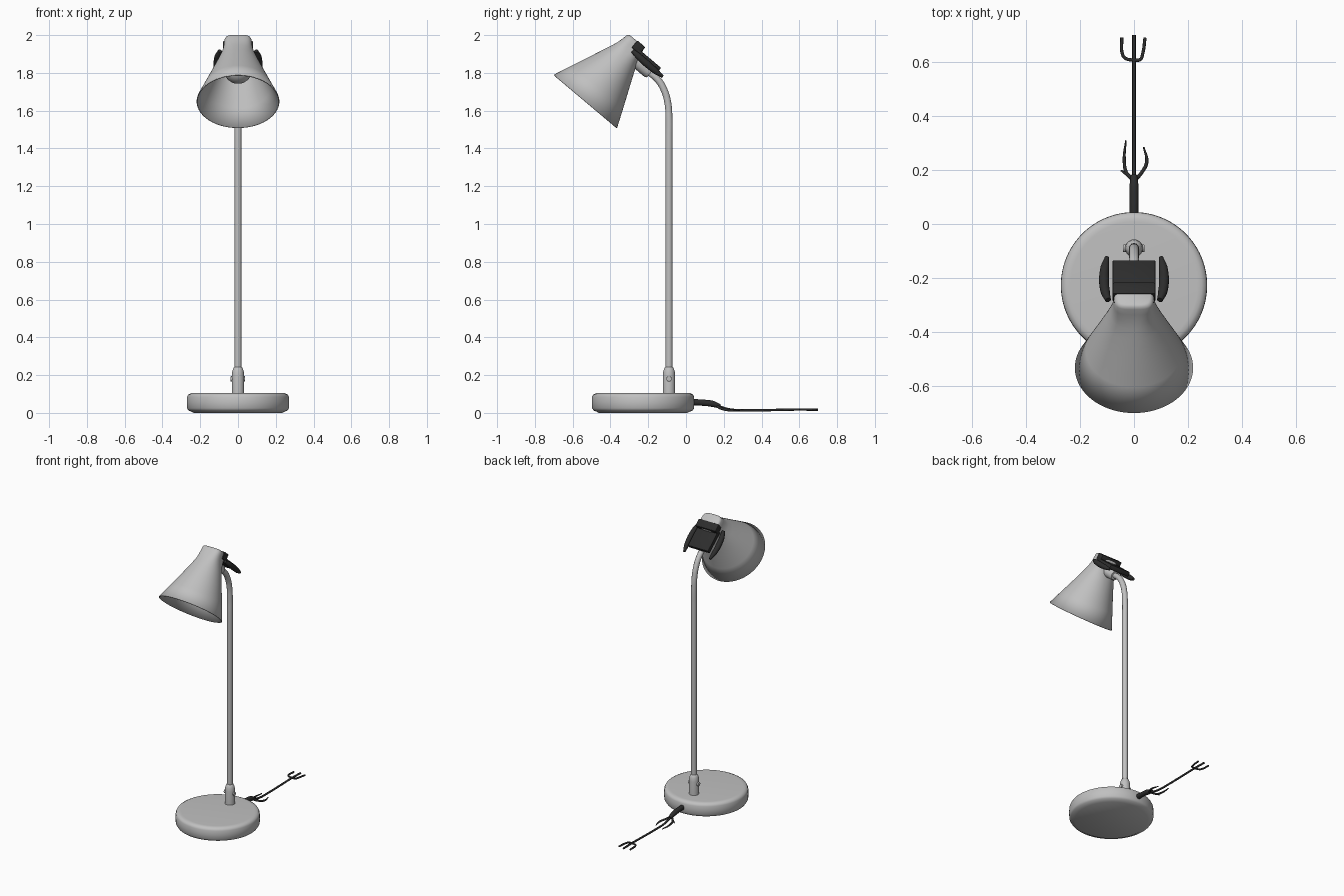
import bpy, bmesh, math
from mathutils import Matrix, Vector

if "Cube" in bpy.data.objects:
    bpy.data.objects.remove(bpy.data.objects["Cube"])


def material(name, rgb):
    m = bpy.data.materials.new(name)
    m.diffuse_color = (*rgb, 1)
    m.use_nodes = True
    m.node_tree.nodes["Principled BSDF"].inputs["Base Color"].default_value = m.diffuse_color
    return m


GREY = material("light grey metal", (0.53, 0.53, 0.53))
BLACK = material("black plastic", (0.026, 0.026, 0.026))

# Tilted frame of the lamp head: origin at rim centre, z along shade axis
HEAD = Matrix.Translation((0, -0.5325, 1.649)) @ Matrix.Rotation(math.radians(-40.1), 4, 'X')
WORLD = Matrix.Identity(4)


def finish(name, bm, mat, frame=WORLD, angle=40):
    bmesh.ops.transform(bm, matrix=frame, verts=bm.verts)
    bmesh.ops.recalc_face_normals(bm, faces=bm.faces)
    me = bpy.data.meshes.new(name)
    bm.to_mesh(me)
    bm.free()
    me.materials.append(mat)
    ob = bpy.data.objects.new(name, me)
    bpy.context.collection.objects.link(ob)
    bpy.ops.object.select_all(action='DESELECT')
    ob.select_set(True)
    bpy.context.view_layer.objects.active = ob
    bpy.ops.object.shade_smooth_by_angle(angle=math.radians(angle))
    return ob


def loft(name, rings, mat, frame=WORLD, n=64, cap_start=True, angle=40):
    """Rings are (z, half x, half y, squareness power), 2 = round."""
    bm = bmesh.new()
    loops = []
    for z, rx, ry, p in rings:
        loop = []
        for i in range(n):
            a = 2 * math.pi * i / n
            c, s = math.cos(a), math.sin(a)
            loop.append(bm.verts.new((rx * math.copysign(abs(c) ** (2 / p), c),
                                      ry * math.copysign(abs(s) ** (2 / p), s), z)))
        loops.append(loop)
    for a, b in zip(loops, loops[1:]):
        for i in range(n):
            bm.faces.new((a[i], a[(i + 1) % n], b[(i + 1) % n], b[i]))
    bm.faces.new(loops[-1])
    if cap_start:
        bm.faces.new(loops[0])
    return finish(name, bm, mat, frame, angle)


def lathe(name, profile, mat, frame=WORLD, n=64, angle=40):
    return loft(name, [(z, r, r, 2) for r, z in profile], mat, frame, n, True, angle)


def box(name, lo, hi, mat, frame=WORLD, bevel=0.006):
    lo, hi = Vector(lo), Vector(hi)
    bm = bmesh.new()
    bmesh.ops.create_cube(bm, size=1)
    for v in bm.verts:
        v.co = Vector((v.co[i] * (hi[i] - lo[i]) + (lo[i] + hi[i]) / 2 for i in range(3)))
    bmesh.ops.bevel(bm, geom=bm.edges[:], offset=bevel, segments=2, affect='EDGES', profile=0.5)
    return finish(name, bm, mat, frame)


def tube(name, points, radius, mat, frame=WORLD, radii=None):
    cu = bpy.data.curves.new(name, 'CURVE')
    cu.dimensions = '3D'
    cu.bevel_depth = radius
    cu.bevel_resolution = 5
    cu.use_fill_caps = True
    sp = cu.splines.new('BEZIER')
    sp.bezier_points.add(len(points) - 1)
    for i, (bp, p) in enumerate(zip(sp.bezier_points, points)):
        bp.co = frame @ Vector(p)
        bp.handle_left_type = bp.handle_right_type = 'AUTO'
        bp.radius = radii[i] if radii else 1
    ob = bpy.data.objects.new(name, cu)
    bpy.context.collection.objects.link(ob)
    cu.materials.append(mat)
    bpy.ops.object.select_all(action='DESELECT')
    ob.select_set(True)
    bpy.context.view_layer.objects.active = ob
    bpy.ops.object.convert(target='MESH')
    bpy.ops.object.shade_smooth_by_angle(angle=math.radians(50))
    return bpy.context.view_layer.objects.active


# Round base with softened rims
lathe("base", [(0.235, 0), (0.245, 0.006), (0.262, 0.012), (0.27, 0.025), (0.271, 0.055), (0.27, 0.085),
               (0.264, 0.097), (0.25, 0.104), (0.235, 0.105)], GREY,
      Matrix.Translation((0, -0.227, 0)), 96)

# Socket and its side screw
lathe("pole_socket", [(0.033, 0.1), (0.033, 0.2), (0.03, 0.222), (0.024, 0.238), (0.019, 0.243)], GREY,
      Matrix.Translation((0, -0.09, 0)), 40)
lathe("socket_screw", [(0.013, -0.04), (0.014, -0.036), (0.014, 0.036), (0.013, 0.038)], GREY,
      Matrix.Translation((0, -0.09, 0.18)) @ Matrix.Rotation(math.pi / 2, 4, 'Y'), 20)

# Upright pole bending into the head
tube("pole", [(0, -0.09, 0.15), (0, -0.09, 1.45), (0, -0.09, 1.56), (0, -0.096, 1.64), (0, -0.116, 1.71),
              (0, -0.15, 1.765), (0, -0.202, 1.809), (0, -0.256, 1.854)], 0.0185, GREY)

# Conical shade blending to a squarish neck, open at the rim
shade = loft("lamp_shade", [(0, 0.219, 0.219, 2), (0.1, 0.178, 0.177, 2), (0.2, 0.137, 0.134, 2),
                            (0.28, 0.104, 0.100, 2.1), (0.32, 0.088, 0.083, 2.3), (0.35, 0.079, 0.072, 2.7),
                            (0.38, 0.075, 0.064, 3.2), (0.405, 0.073, 0.059, 3.5), (0.415, 0.069, 0.055, 3.5),
                            (0.42, 0.060, 0.047, 3.5)], GREY, HEAD, 96, False)
sol = shade.modifiers.new("thickness", 'SOLIDIFY')
sol.thickness = 0.006
sol.offset = -1

# Bulb inside the shade
bm = bmesh.new()
bmesh.ops.create_uvsphere(bm, u_segments=32, v_segments=20, radius=0.075)
finish("bulb", bm, GREY, HEAD @ Matrix.Translation((0, 0, 0.22)))
lathe("bulb_holder", [(0.045, 0.27), (0.045, 0.40)], GREY, HEAD, 32)

# Grey hub joining pole and neck
lathe("hub", [(0.034, -0.03), (0.034, 0.155), (0.028, 0.167)], GREY,
      HEAD @ Matrix.Translation((0, 0, 0.335)) @ Matrix.Rotation(-math.pi / 2, 4, 'X'), 32)

# Black bracket on the back of the neck
box("bracket_plate", (-0.08, 0.034, 0.362), (0.08, 0.192, 0.394), BLACK, HEAD)
box("bracket_block", (-0.08, 0.003, 0.375), (0.08, 0.058, 0.424), BLACK, HEAD)
for side, label in ((-1, "left"), (1, "right")):
    tube(label + "_wing", [(side * 0.096, 0.020, 0.366), (side * 0.106, 0.06, 0.364), (side * 0.111, 0.12, 0.362),
                           (side * 0.108, 0.18, 0.362), (side * 0.100, 0.228, 0.364)], 0.018, BLACK, HEAD,
         [0.6, 0.95, 1.05, 0.9, 0.45])

# Cable with strain relief
tube("strain_relief", [(0, 0.03, 0.057), (0, 0.09, 0.054), (0, 0.14, 0.048), (0, 0.18, 0.034)], 0.017, BLACK,
     WORLD, [1, 1, 1, 0.7])
tube("cable", [(0, 0.15, 0.045), (0, 0.20, 0.026), (0, 0.24, 0.017), (0, 0.35, 0.014), (0, 0.5, 0.016),
               (0, 0.61, 0.018), (0, 0.70, 0.016)], 0.0065, BLACK)

# Loose wire strands by the strain relief
tube("left_strand", [(-0.005, 0.165, 0.035), (-0.028, 0.19, 0.022), (-0.036, 0.24, 0.014), (-0.03, 0.31, 0.012)],
     0.006, BLACK, WORLD, [1.3, 1.1, 1, 0.5])
tube("left_stub", [(-0.02, 0.18, 0.026), (-0.048, 0.198, 0.018)], 0.006, BLACK, WORLD, [1.2, 0.5])
tube("right_strand", [(0.005, 0.165, 0.035), (0.028, 0.19, 0.022), (0.047, 0.23, 0.014), (0.036, 0.285, 0.012)],
     0.006, BLACK, WORLD, [1.3, 1.1, 1.1, 0.5])

# Forked plug end
tube("left_prong", [(0, 0.606, 0.018), (-0.034, 0.615, 0.018), (-0.043, 0.63, 0.018), (-0.045, 0.69, 0.016)],
     0.006, BLACK)
tube("right_prong", [(0, 0.606, 0.018), (0.024, 0.61, 0.018), (0.032, 0.63, 0.018), (0.041, 0.69, 0.016)],
     0.006, BLACK)
